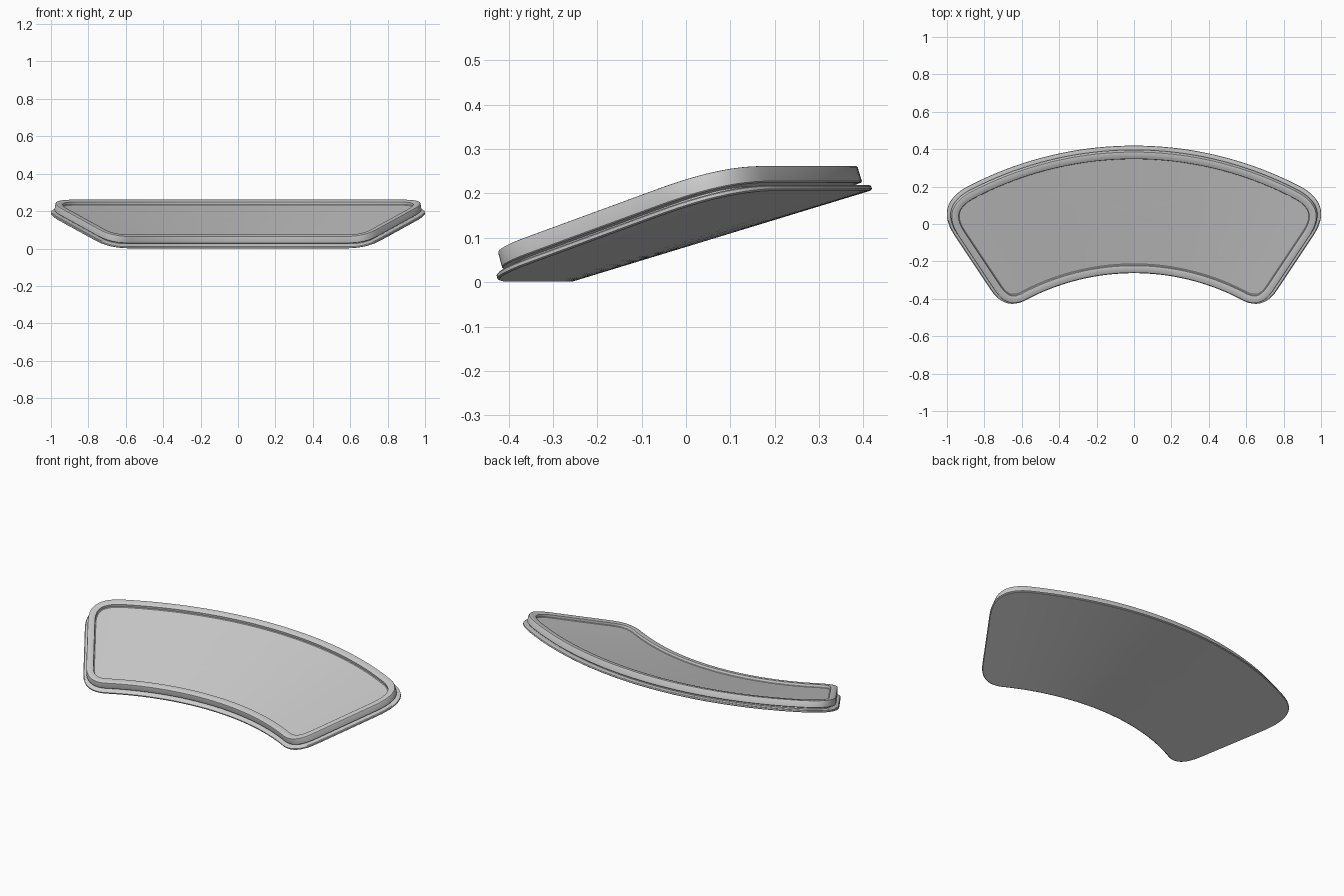
import bpy, bmesh, math
from mathutils import Vector

if "Cube" in bpy.data.objects:
    bpy.data.objects.remove(bpy.data.objects["Cube"])

CY = -1.5                      # cone axis position (x = 0)
R_IN, R_OUT = 1.24, 1.92       # inner and outer arc radii
HALF = math.radians(33.7)      # half angle of the sector
SLOPE = 0.305                  # rise of the cone per unit of radius
R_MID = 1.57


def pol(r, a):
    return Vector((r * math.sin(a), r * math.cos(a)))


def corner(p0, c, p1, n=14):
    return [p0 * (1 - t) ** 2 + c * 2 * t * (1 - t) + p1 * t * t
            for t in (i / n for i in range(n + 1))]


def arc(r, a0, a1, n):
    return [pol(r, a0 + (a1 - a0) * i / n) for i in range(1, n)]


# plan outline: sector with rounded corners, anticlockwise
cf, cb = 0.14, 0.19
af, ab = HALF - cf / R_IN, HALF - cb / R_OUT
mirror = lambda pts: [Vector((-p.x, p.y)) for p in reversed(pts)]
front = corner(pol(R_IN, af), pol(R_IN, HALF), pol(R_IN + cf, HALF))
side = [pol(R_IN + cf + (R_OUT - cb - R_IN - cf) * i / 8, HALF) for i in range(1, 8)]
back = corner(pol(R_OUT - cb, HALF), pol(R_OUT, HALF), pol(R_OUT, ab))
right = front + side + back
outline = right + arc(R_OUT, ab, -ab, 44) + mirror(right) + arc(R_IN, -af, af, 36)
N = len(outline)

# inward directions for insetting the outline
inward = []
for i in range(N):
    t = (outline[i] - outline[i - 1]).normalized() + (outline[(i + 1) % N] - outline[i]).normalized()
    t.normalize()
    inward.append(Vector((-t.y, t.x)))

bm = bmesh.new()


def on_cone(r, a, h):
    # point at height h along the normal of the sloped surface
    L = math.hypot(1, SLOPE)
    p = pol(r - h * SLOPE / L, a)
    return bm.verts.new((p.x, p.y + CY, SLOPE * (r - R_IN) + h / L))


def ring(d, h, k=1.0):
    out = []
    for p, n in zip(outline, inward):
        q = p + n * d
        r, a = q.length, math.atan2(q.x, q.y)
        out.append(on_cone(R_MID + (r - R_MID) * k, a * k, h))
    return out


def bridge(a, b):
    for i in range(N):
        j = (i + 1) % N
        bm.faces.new((a[i], a[j], b[j], b[i]))


def fan(a, h):
    c = on_cone(R_MID, 0, h)
    for i in range(N):
        bm.faces.new((a[i], a[(i + 1) % N], c))


# cross-section (inset, height): base lip, groove, raised rim, sunken floor
section = [(.004, 0), (.0, .003), (.0, .010), (.004, .013), (.040, .014),
           (.040, .022), (.018, .0235), (.016, .026), (.016, .058),
           (.0175, .0618), (.021, .063), (.051, .063), (.0545, .061),
           (.056, .048), (.060, .045)]
shrink = [i / 10 for i in range(1, 10)]
rings = [ring(.004, 0, k) for k in shrink]                    # underside
rings += [ring(d, h) for d, h in section]
rings += [ring(.060, .045, k) for k in reversed(shrink)]      # tray floor
for a, b in zip(rings, rings[1:]):
    bridge(a, b)
fan(rings[0], 0)
fan(rings[-1], .045)
bmesh.ops.recalc_face_normals(bm, faces=bm.faces)

mesh = bpy.data.meshes.new("curved_tray")
bm.to_mesh(mesh)
bm.free()
tray = bpy.data.objects.new("curved_tray", mesh)
bpy.context.collection.objects.link(tray)
bpy.context.view_layer.objects.active = tray
tray.select_set(True)
bpy.ops.object.shade_smooth_by_angle(angle=math.radians(35))
